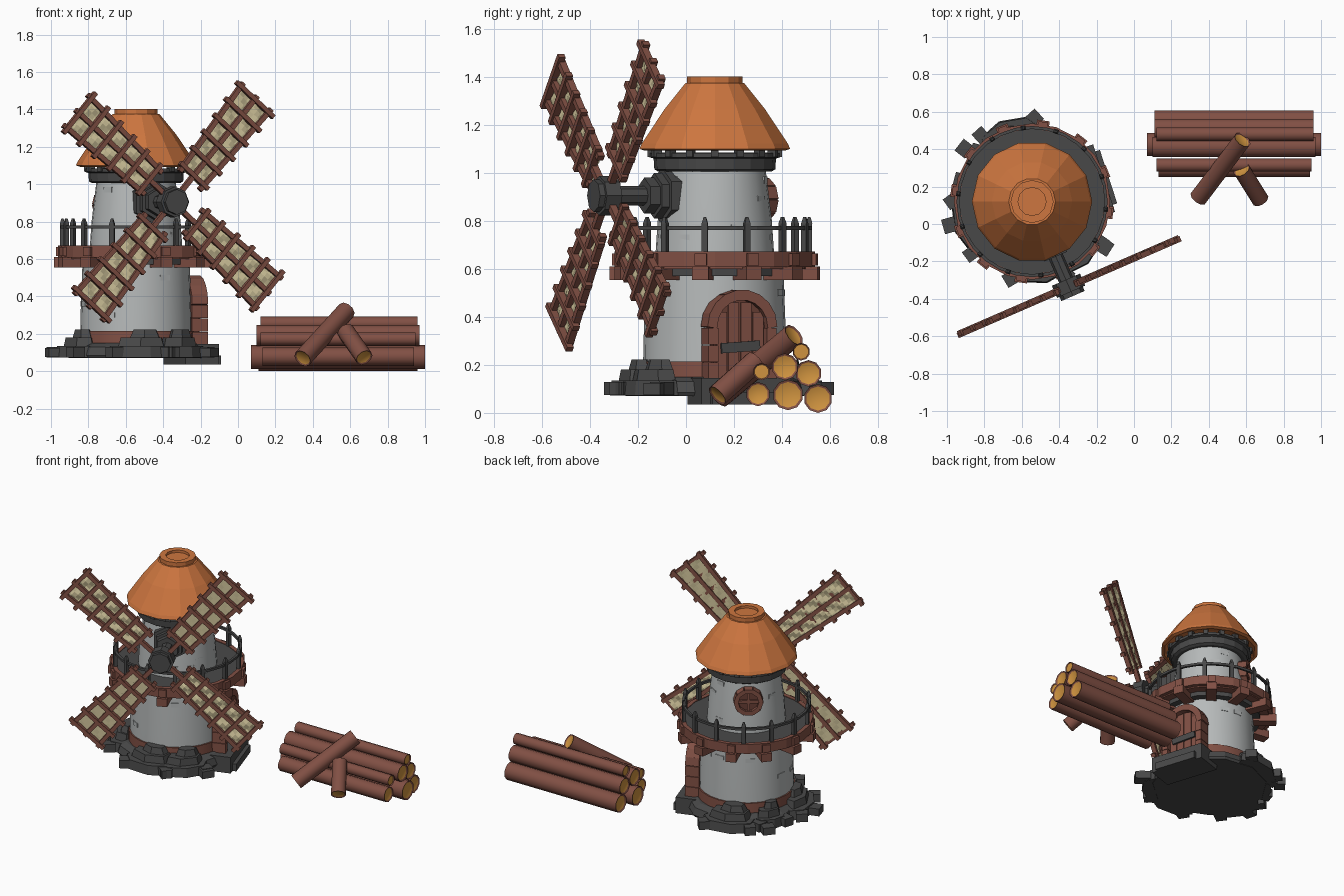
import bpy, bmesh, math, random
from mathutils import Matrix, Vector

if "Cube" in bpy.data.objects:
    bpy.data.objects.remove(bpy.data.objects["Cube"])

random.seed(4)
R = math.radians
CX, CY = -0.545, 0.12          # tower axis


def material(name, rgb):
    m = bpy.data.materials.new(name)
    m.diffuse_color = (*rgb, 1)
    m.use_nodes = True
    m.node_tree.nodes["Principled BSDF"].inputs["Base Color"].default_value = m.diffuse_color
    return m


WOOD = material("red_brown_wood", (0.22, 0.08, 0.058))
DARKWOOD = material("dark_wood", (0.14, 0.05, 0.036))
STONE = material("dark_stone", (0.066, 0.066, 0.066))
WALL = material("pale_plaster", (0.47, 0.49, 0.49))
ROOF = material("orange_roof", (0.61, 0.18, 0.05))
CLOTH = material("cream_cloth", (0.64, 0.56, 0.33))
CUT = material("cut_wood", (0.62, 0.29, 0.05))


def finish(name, bm, *mats, smooth=None):
    bmesh.ops.recalc_face_normals(bm, faces=bm.faces)
    me = bpy.data.meshes.new(name)
    bm.to_mesh(me)
    bm.free()
    ob = bpy.data.objects.new(name, me)
    bpy.context.collection.objects.link(ob)
    for m in mats:
        me.materials.append(m)
    if smooth:
        bpy.context.view_layer.objects.active = ob
        ob.select_set(True)
        bpy.ops.object.shade_smooth_by_angle(angle=R(smooth))
        ob.select_set(False)
    return ob


def add_box(bm, M, size):
    bmesh.ops.create_cube(bm, size=1, matrix=M @ Matrix.Diagonal((*size, 1)))


def boxes(name, items, mat):
    bm = bmesh.new()
    for M, size in items:
        add_box(bm, M, size)
    return finish(name, bm, mat)


def add_prism(bm, M, r1, r2, h, n):
    bmesh.ops.create_cone(bm, cap_ends=True, segments=n, radius1=r1, radius2=r2, depth=h, matrix=M)


def around(deg, r, z):
    """Frame on the tower: x outward, y sideways, z up."""
    return Matrix.Translation((CX, CY, 0)) @ Matrix.Rotation(R(deg), 4, 'Z') @ Matrix.Translation((r, 0, z))


def lathe(name, profile, n, mat, smooth=None, loop=False):
    bm = bmesh.new()
    rings = [[bm.verts.new((CX + r * math.cos(2 * math.pi * i / n), CY + r * math.sin(2 * math.pi * i / n), z))
              for i in range(n)] for r, z in profile]
    pairs = list(zip(rings, rings[1:])) + ([(rings[-1], rings[0])] if loop else [])
    for a, b in pairs:
        for i in range(n):
            bm.faces.new((a[i], a[(i + 1) % n], b[(i + 1) % n], b[i]))
    if not loop:
        bm.faces.new(rings[0])
        bm.faces.new(rings[-1])
    return finish(name, bm, mat, smooth=smooth)


def tube(name, r0, r1, z0, z1, n, mat, smooth=None):
    return lathe(name, [(r0, z0), (r1, z0), (r1, z1), (r0, z1)], n, mat, smooth, True)


# Tower body
lathe("lower_wall", [(0.30, 0.12), (0.297, 0.3), (0.285, 0.62)], 28, WALL, 30)
lathe("upper_wall", [(0.25, 0.62), (0.238, 0.8), (0.21, 1.03)], 28, WALL, 30)
lathe("base_band", [(0.31, 0.13), (0.308, 0.215)], 24, WOOD, 30)
bricks = []
for i in range(22):
    z = random.choice([0.73, 0.77, 0.85, 0.89, 0.97, 0.3, 0.36, 0.46, 0.5])
    r = 0.297 - (z - 0.3) * 0.037 if z < 0.6 else 0.25 - (z - 0.62) * 0.095
    bricks.append((around(random.uniform(0, 360), r - 0.003, z), (0.01, 0.06, 0.028)))
boxes("wall_bricks", bricks, WALL)

# Stone collar and roof
lathe("collar", [(0.235, 1.005), (0.252, 1.015), (0.255, 1.06), (0.272, 1.065), (0.272, 1.083), (0.2, 1.085)],
      20, STONE)
boxes("roof_struts", [(around(i * 22.5, 0.262, 1.092), (0.035, 0.03, 0.05)) for i in range(16)], STONE)
lathe("roof", [(0.23, 1.115), (0.30, 1.093), (0.322, 1.10), (0.312, 1.122), (0.215, 1.265), (0.125, 1.375)], 14, ROOF)
tube("roof_cap", 0.075, 0.115, 1.36, 1.402, 12, ROOF)
lathe("roof_cap_plug", [(0.08, 1.36), (0.08, 1.385)], 12, ROOF)

# Balcony
tube("balcony_floor", 0.23, 0.395, 0.625, 0.668, 24, STONE)
tube("balcony_rim", 0.39, 0.418, 0.608, 0.672, 20, WOOD)
tube("balcony_underside", 0.27, 0.392, 0.60, 0.626, 20, WOOD)
tube("balcony_stone_ring", 0.27, 0.335, 0.57, 0.602, 20, STONE)
boxes("balcony_brackets", [(around(i * 30 - 8, 0.36, 0.582), (0.155, 0.068, 0.055)) for i in range(12)], WOOD)
boxes("rim_plates", [(around(i * 30 - 8, 0.418, 0.64), (0.024, 0.05, 0.05)) for i in range(12)], WOOD)
tube("railing", 0.388, 0.404, 0.762, 0.778, 28, STONE)
bm = bmesh.new()
for i in range(14):
    M = around(i * 360 / 14 - 6, 0.396, 0)
    add_box(bm, M @ Matrix.Translation((0, 0, 0.725)), (0.022, 0.026, 0.13))
    add_prism(bm, M @ Matrix.Translation((0, 0, 0.803)) @ Matrix.Rotation(R(45), 4, 'Z'), 0.017, 0.007, 0.026, 4)
finish("railing_posts", bm, STONE)

# Stone foundation with rock clusters
lathe("foundation", [(0.375, 0.07), (0.385, 0.085), (0.37, 0.13), (0.33, 0.15)], 11, STONE)
bm = bmesh.new()
for deg, r, s in [(108, 0.36, 1.0), (200, 0.34, 1.0), (275, 0.34, 1.0), (312, 0.36, 0.85), (150, 0.35, 0.6)]:
    M = around(deg, r, 0)
    spin = Matrix.Rotation(random.uniform(0, 1), 4, 'Z')
    wide = Matrix.Diagonal((0.72, 1.25, 1, 1))
    add_prism(bm, M @ Matrix.Translation((0, 0, 0.103)) @ wide @ spin, 0.145 * s, 0.135 * s, 0.062, 7)
    add_prism(bm, M @ Matrix.Translation((-0.02, 0, 0.153)) @ wide @ spin, 0.115 * s, 0.10 * s, 0.055, 6)
    add_prism(bm, M @ Matrix.Translation((-0.03, 0.02, 0.197)) @ wide @ spin, 0.075 * s, 0.055 * s, 0.05, 6)
    for side in (-1, 1):
        add_box(bm, M @ Matrix.Translation((0.06 * s, side * 0.15 * s, 0.102)) @ spin, (0.075, 0.07, 0.055))
finish("rocks", bm, STONE)
boxes("loose_rocks", [(around(d, 0.46, 0.1), (0.07, 0.08, 0.05)) for d in (142, 196, 328)], STONE)
boxes("door_step", [(around(18, 0.31, 0.09), (0.19, 0.38, 0.11)), (around(18, 0.33, 0.06), (0.2, 0.3, 0.05))], STONE)

# Arched door
DOOR = around(19, 0, 0)
bm = bmesh.new()
arch = [(0.115, 0.14), (0.115, 0.36)] + [(0.115 * math.cos(R(a)), 0.36 + 0.115 * math.sin(R(a)))
                                         for a in range(20, 161, 20)] + [(-0.115, 0.36), (-0.115, 0.14)]
back = [bm.verts.new(DOOR @ Vector((0.26, y, z))) for y, z in arch]
front = [bm.verts.new(DOOR @ Vector((0.315, y, z))) for y, z in arch]
bm.faces.new(front)
for i in range(len(arch)):
    j = (i + 1) % len(arch)
    bm.faces.new((back[i], back[j], front[j], front[i]))
finish("door_panel", bm, DARKWOOD)
boxes("door_planks", [(DOOR @ Matrix.Translation((0.313, y, 0.14 + h / 2)), (0.018, 0.046, h))
                      for y, h in ((-0.081, 0.28), (-0.027, 0.32), (0.027, 0.32), (0.081, 0.28))], WOOD)
frame = [(DOOR @ Matrix.Translation((0.31, s * 0.128, z)), (0.09, 0.042, 0.069))
         for s in (-1, 1) for z in (0.175, 0.247, 0.319)]
frame += [(DOOR @ Matrix.Translation((0.31, 0, 0.36)) @ Matrix.Rotation(R(a), 4, 'X')
           @ Matrix.Translation((0, 0, 0.13)), (0.09, 0.055, 0.042)) for a in range(-80, 81, 20)]
boxes("door_frame", frame, WOOD)
boxes("door_strap", [(DOOR @ Matrix.Translation((0.325, 0.0, 0.275)) @ Matrix.Rotation(R(4), 4, 'X'),
                      (0.02, 0.17, 0.042))], STONE)

# Round window at the back
WIN = around(128, 0.225, 0.89)
items = [(WIN @ Matrix.Rotation(R(a), 4, 'X') @ Matrix.Translation((0.01, 0, 0.075)), (0.06, 0.052, 0.028))
         for a in range(0, 360, 36)]
items += [(WIN @ Matrix.Translation((0.015, 0, 0)), s) for s in ((0.03, 0.15, 0.02), (0.03, 0.02, 0.15))]
boxes("window_frame", items, WOOD)
bm = bmesh.new()
add_prism(bm, WIN @ Matrix.Rotation(R(90), 4, 'Y'), 0.07, 0.07, 0.03, 12)
finish("window_pane", bm, DARKWOOD)

# Sail axle and hub, along the sail's facing direction
SAIL = Matrix.Translation((-0.35, -0.33, 0.905)) @ Matrix.Rotation(R(23.5), 4, 'Z')
bm = bmesh.new()
for y, depth, r, n in ((-0.035, 0.05, 0.068, 8), (0.0, 0.07, 0.082, 8), (0.1, 0.2, 0.04, 8),
                       (0.2, 0.06, 0.075, 6), (0.24, 0.05, 0.095, 6), (0.285, 0.07, 0.118, 6)):
    add_prism(bm, SAIL @ Matrix.Translation((0, y, 0)) @ Matrix.Rotation(R(90), 4, 'X'), r, r, depth, n)
finish("sail_hub", bm, STONE)

# Four lattice sails with rippled cloth
timber, cloth = bmesh.new(), bmesh.new()
for k in range(4):
    B = SAIL @ Matrix.Rotation(R(41 + 90 * k), 4, 'Y')
    add_box(timber, B @ Matrix.Translation((0, 0, 0.4)), (0.026, 0.03, 0.70))
    for s in (-1, 1):
        tilt = math.atan2(0.03, 0.58)
        add_box(timber, B @ Matrix.Translation((s * 0.092, 0, 0.45)) @ Matrix.Rotation(s * tilt, 4, 'Y'),
                (0.026, 0.03, 0.60))
    for i in range(6):
        add_box(timber, B @ Matrix.Translation((0, -0.008, 0.185 + i * 0.108)),
                (0.215 + i * 0.014, 0.03, 0.024))
    grid = []
    for i in range(21):
        z = 0.17 + i * 0.0275
        w = 0.077 + 0.03 * i / 20
        grid.append([cloth.verts.new(B @ Vector((w * (j / 4 - 1), 0.006 + 0.006 * math.sin(i * 1.5 + j * 1.3), z)))
                     for j in range(9)])
    for a, b in zip(grid, grid[1:]):
        for j in range(8):
            cloth.faces.new((a[j], a[j + 1], b[j + 1], b[j]))
finish("sail_timber", timber, WOOD)
finish("sail_cloth", cloth, CLOTH)


# Logs: bark sides with inset cut ends
def log(name, p, q, r):
    p, q = Vector(p), Vector(q)
    M = Matrix.Translation((p + q) / 2) @ (q - p).to_track_quat('Z', 'Y').to_matrix().to_4x4()
    bm = bmesh.new()
    add_prism(bm, M, r, r, (q - p).length, 10)
    ends = [f for f in bm.faces if len(f.verts) > 4]
    bmesh.ops.inset_individual(bm, faces=ends, thickness=r * 0.16, depth=-0.006)
    for f in ends:
        f.material_index = 1
    finish(name, bm, WOOD, CUT, smooth=40)


stack = [(0.30, 0.078, 0.05, 0.13, 0.94), (0.425, 0.075, 0.064, 0.07, 1.0), (0.55, 0.06, 0.06, 0.11, 0.96),
         (0.315, 0.172, 0.036, 0.12, 0.95), (0.412, 0.192, 0.056, 0.10, 0.97), (0.51, 0.165, 0.055, 0.11, 0.96),
         (0.48, 0.255, 0.037, 0.12, 0.96)]
for i, (y, z, r, x0, x1) in enumerate(stack):
    log(f"stacked_log_{i + 1}", (x0, y, z), (x1, y, z), r)
log("leaning_log_long", (0.345, 0.14, 0.068), (0.58, 0.45, 0.325), 0.05)
log("leaning_log_short", (0.675, 0.13, 0.072), (0.575, 0.29, 0.215), 0.048)
